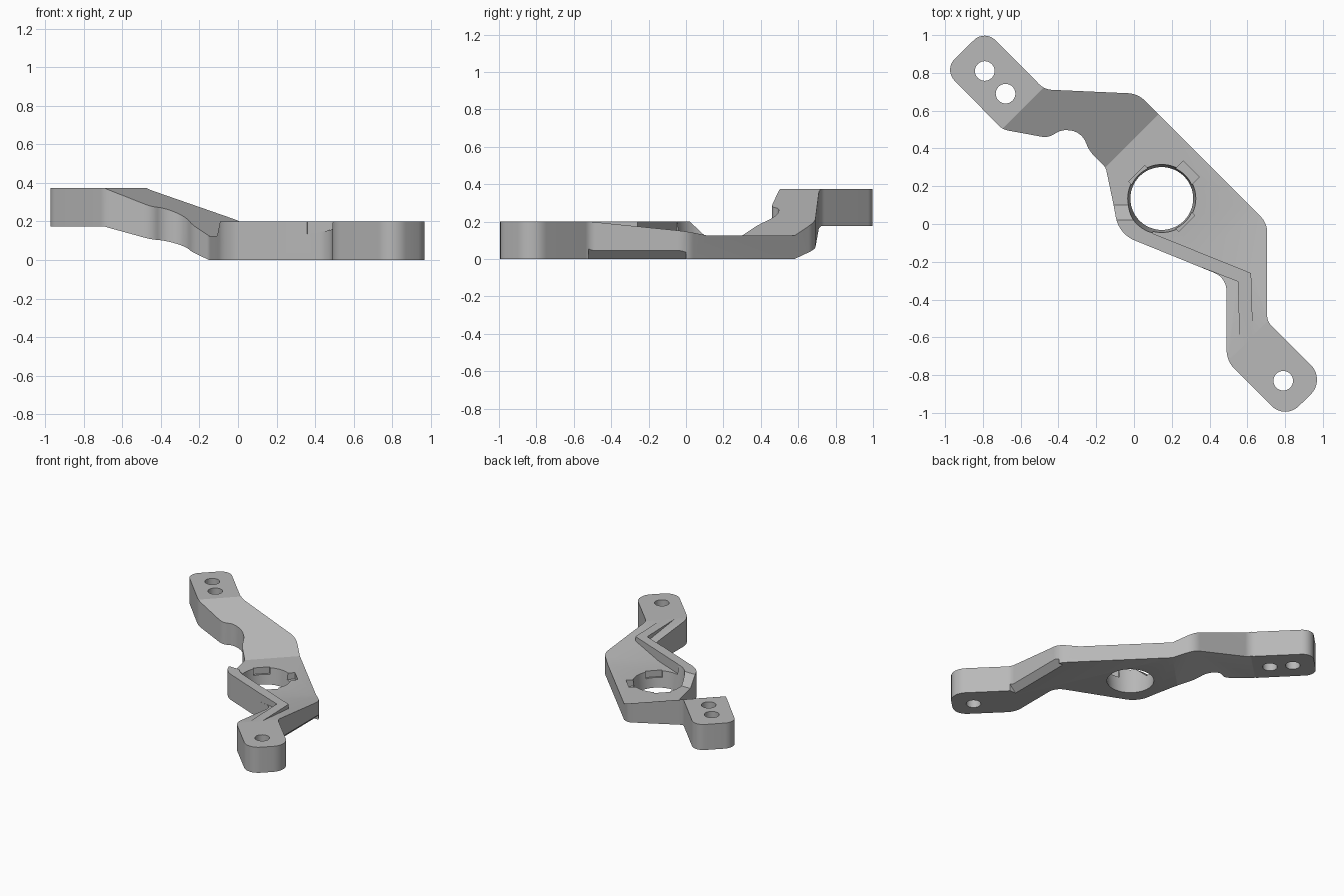
import bpy, bmesh, math
from mathutils import Vector, Matrix

if "Cube" in bpy.data.objects:
    bpy.data.objects.remove(bpy.data.objects["Cube"], do_unlink=True)

grey = bpy.data.materials.new("satin grey")
grey.use_nodes = True
grey.diffuse_color = (0.48, 0.48, 0.48, 1)
grey.node_tree.nodes["Principled BSDF"].inputs["Base Color"].default_value = grey.diffuse_color


def finish(name, bm):
    bmesh.ops.recalc_face_normals(bm, faces=bm.faces)
    mesh = bpy.data.meshes.new(name)
    bm.to_mesh(mesh)
    bm.free()
    mesh.materials.append(grey)
    obj = bpy.data.objects.new(name, mesh)
    bpy.context.collection.objects.link(obj)
    return obj


def prism(name, pts, low, high, axes=((1, 0, 0), (0, 1, 0), (0, 0, 1))):
    """Extrude a 2D polygon; axes give the directions of its u, v and depth."""
    u, v, w = (Vector(a) for a in axes)
    bm = bmesh.new()
    face = bm.faces.new([bm.verts.new(u * p[0] + v * p[1] + w * low) for p in pts])
    new = bmesh.ops.extrude_face_region(bm, geom=[face])["geom"]
    verts = [g for g in new if isinstance(g, bmesh.types.BMVert)]
    bmesh.ops.translate(bm, verts=verts, vec=w * (high - low))
    return finish(name, bm)


def cone(name, x, y, low, high, r_low, r_high, sides=48):
    bm = bmesh.new()
    bmesh.ops.create_cone(bm, cap_ends=True, segments=sides, radius1=r_low, radius2=r_high,
                          depth=high - low,
                          matrix=Matrix.Translation((x, y, (low + high) / 2)))
    return finish(name, bm)


def rounded(corners, steps=8):
    """Replace each corner (x, y, tangent length) by a circular arc."""
    pts = []
    for i, (x, y, t) in enumerate(corners):
        c = Vector((x, y))
        d = [(Vector(corners[j][:2]) - c).normalized()
             for j in (i - 1, (i + 1) % len(corners))]
        a, b = c + d[0] * t, c + d[1] * t
        weight = math.sin(d[0].angle(d[1]) / 2)
        for k in range(steps + 1):
            s = k / steps
            m = ((1 - s) ** 2, 2 * s * (1 - s) * weight, s * s)
            pts.append((a * m[0] + c * m[1] + b * m[2]) / sum(m))
    return pts


def combine(target, tool, operation):
    mod = target.modifiers.new(operation.lower(), "BOOLEAN")
    mod.operation, mod.solver, mod.object = operation, "EXACT", tool
    bpy.context.view_layer.objects.active = target
    bpy.ops.object.modifier_apply(modifier=mod.name)
    bpy.data.objects.remove(tool, do_unlink=True)


# Plan outline of the whole arm
outline = rounded([
    (-1.007, .817, .08), (-.79, 1.03, .08), (-.474, .712, .04), (.02, .69, .05),
    (.705, .005, .05), (.705, -.515, .03), (1.015, -.825, .11), (.8, -1.035, .1),
    (.49, -.725, .06), (.49, -.285, .07), (-.08, -.053, .09), (-.11, .11, .03),
    (-.15, .3, .02), (-.235, .385, .03), (-.28, .49, .06), (-.39, .5, .04),
    (-.45, .455, .04), (-.695, .5, .03)])

# Folded side profile, running along the diagonal
fold = [(-2.4, .375), (-1.2, .375), (-.45, .125), (.48, .125), (1.22, .2), (2.4, .2),
        (2.4, 0), (-.45, 0), (-1.2, .175), (-2.4, .175)]
diagonal = ((.5, -.5, 0), (0, 0, 1), (.5, .5, 0))
body = prism("bracket_arm", outline, -.1, .6)
combine(body, prism("fold", fold, -2, 2, diagonal), "INTERSECT")

# Raised stiffening rib around the hub and along the lower arm
rib = prism("rib", outline, -.1, .6)
region = [(-.3, .105), (0, .11), (.1, 0), (.1, -.05), (.62, -.26), (.63, -.6),
          (.56, -.67), (.55, -.305), (.36, -.231), (.3, -.35), (-.3, -.2)]
combine(rib, prism("region", region, -.2, .7), "INTERSECT")
ramp = [(.1, .05), (.1, .125), (.02, .2), (-1, .2), (-1, .05)]
combine(rib, prism("ramp", ramp, -1, 1, ((0, 1, 0), (0, 0, 1), (1, 0, 0))), "INTERSECT")
combine(body, rib, "UNION")

# Hub bore, slightly tapered
hub_x, hub_y = .147, .135
combine(body, cone("bore", hub_x, hub_y, -.1, .3, .155, .2, 64), "DIFFERENCE")

# Shallow pockets at the bore rim
for angle, reach in ((45, .22), (135, .187), (-45, .187)):
    slot = prism("pocket", [(.1, -.06), (reach, -.06), (reach, .06), (.1, .06)], .075, .3)
    slot.data.transform(Matrix.Translation((hub_x, hub_y, 0))
                        @ Matrix.Rotation(math.radians(angle), 4, "Z"))
    combine(body, slot, "DIFFERENCE")

# Bolt holes
for x, y in ((-.79, .81), (-.68, .69), (.79, -.83)):
    combine(body, cone("bolt_hole", x, y, -.1, .6, .052, .052, 32), "DIFFERENCE")

# Chamfer under the straight outer edge
chamfer = [(.65, -.01), (.76, -.01), (.76, .1)]
combine(body, prism("chamfer", chamfer, -.52, 0, ((1, 0, 0), (0, 0, 1), (0, 1, 0))), "DIFFERENCE")

bpy.ops.object.select_all(action="DESELECT")
body.select_set(True)
bpy.context.view_layer.objects.active = body
bpy.ops.object.shade_smooth_by_angle(angle=math.radians(25))
